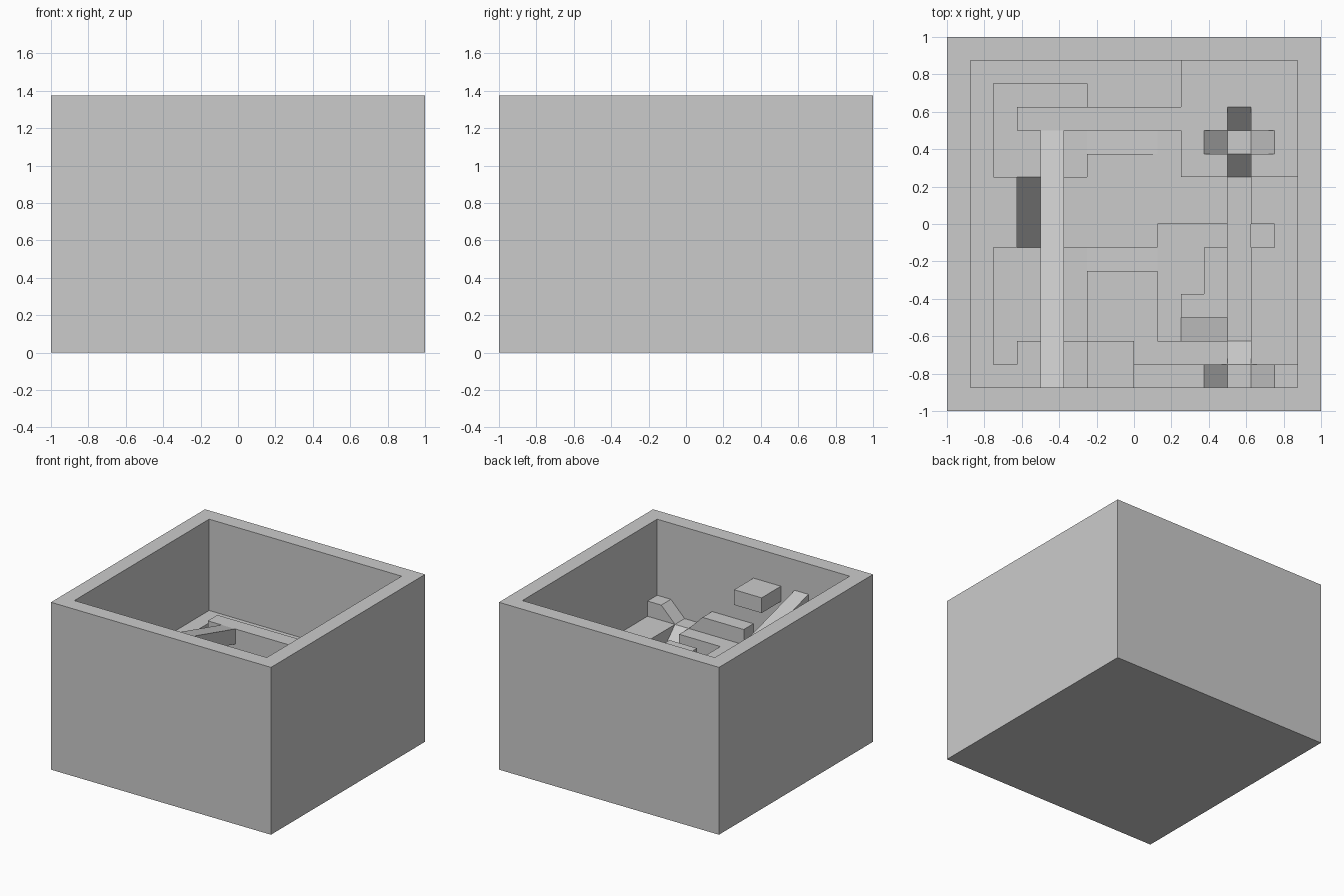
import bpy, bmesh

if "Cube" in bpy.data.objects:
    bpy.data.objects.remove(bpy.data.objects["Cube"])

S = 0.125          # grid cell
N = 16             # cells per side
GROUND, WALL = 0.625, 1.375

# Corner heights per cell: (x0y0, x1y0, x1y1, x0y1)
cells = {(i, j): (WALL,) * 4 for i in range(N) for j in range(N)}


def idx(v):
    return round((v + 1) / S)


def level(x0, x1, y0, y1, z):
    """Set a rectangle of the terrain to a flat height."""
    for i in range(idx(x0), idx(x1)):
        for j in range(idx(y0), idx(y1)):
            cells[i, j] = (z,) * 4


def ramp(x0, x1, y0, y1, za, zb, axis):
    """Slope a rectangle from za to zb along x or y."""
    a, b = (idx(x0), idx(x1)) if axis == 'x' else (idx(y0), idx(y1))
    for i in range(idx(x0), idx(x1)):
        for j in range(idx(y0), idx(y1)):
            k = i if axis == 'x' else j
            lo = za + (zb - za) * (k - a) / (b - a)
            hi = za + (zb - za) * (k + 1 - a) / (b - a)
            cells[i, j] = (lo, hi, hi, lo) if axis == 'x' else (lo, lo, hi, hi)


def mesh_object(name, bm):
    bmesh.ops.recalc_face_normals(bm, faces=bm.faces)
    me = bpy.data.meshes.new(name)
    bm.to_mesh(me)
    bm.free()
    ob = bpy.data.objects.new(name, me)
    bpy.context.collection.objects.link(ob)
    return ob


def slab(name, x0, x1, y0, y1, top_a, top_b, thick):
    """Box whose top runs from top_a at y0 to top_b at y1."""
    bm = bmesh.new()
    pts = [(y0, top_a - thick), (y1, top_b - thick), (y1, top_b), (y0, top_a)]
    face = bm.faces.new([bm.verts.new((x0, y, z)) for y, z in pts])
    ext = bmesh.ops.extrude_face_region(bm, geom=[face])
    bmesh.ops.translate(bm, vec=(x1 - x0, 0, 0),
                        verts=[g for g in ext['geom'] if isinstance(g, bmesh.types.BMVert)])
    bm.faces.new(list(reversed(face.verts))) if not face.is_valid else None
    return mesh_object(name, bm)


# Main floor and raised areas
level(-.875, .875, -.875, .875, GROUND)
level(-.625, .25, .5, .625, .75)
level(.25, .875, .25, .875, .75)
level(0, .375, -.875, -.75, .75)
level(.75, .875, -.875, -.75, .75)

# Sunken paths, north-west
level(-.75, -.625, .25, .75, .5)
level(-.75, -.25, .625, .75, .5)
level(-.625, -.25, .25, .5, .5)
ramp(-.25, .125, .375, .5, .5, GROUND, 'x')
ramp(-.625, -.5, -.125, .25, .125, .5, 'y')

# Sunken paths, south-west and centre
level(-.75, -.625, -.75, -.125, .125)
level(-.625, -.25, -.625, -.125, .125)
ramp(-.25, .125, -.25, -.125, .125, .25, 'x')
level(.125, .75, -.125, 0, .25)
level(.125, .375, -.375, -.125, .25)
level(.125, .25, -.625, -.375, .25)
ramp(.25, .5, -.625, -.5, .25, .5, 'x')

# East trench
level(.5, .625, -.625, -.125, .5)
level(.5, .625, 0, .25, .5)

# Ramp junctions at both ends of the trench
for y in (-.875, .375):
    level(.5, .625, y, y + S, GROUND)
    ramp(.375, .5, y, y + S, .75, GROUND, 'x')
    ramp(.625, .75, y, y + S, GROUND, .75, 'x')
ramp(.5, .625, -.75, -.625, GROUND, .5, 'y')
ramp(.5, .625, .25, .375, .5, GROUND, 'y')
ramp(.5, .625, .5, .625, GROUND, .75, 'y')

# Terrain block: cell tops, steps between cells, outer sides and base
bm = bmesh.new()


def poly(points):
    pts = []
    for p in points:
        if p not in pts:
            pts.append(p)
    if len(pts) > 2:
        f = bm.faces.new([bm.verts.new(p) for p in pts])
        f.normal_update()


ZERO = (0.0,) * 4
for i in range(N):
    for j in range(N):
        x0, y0 = -1 + i * S, -1 + j * S
        x1, y1 = x0 + S, y0 + S
        c = cells[i, j]
        poly([(x0, y0, c[0]), (x1, y0, c[1]), (x1, y1, c[2]), (x0, y1, c[3])])
        poly([(x0, y1, 0), (x1, y1, 0), (x1, y0, 0), (x0, y0, 0)])
for i in range(N + 1):
    for j in range(N):
        # step across an x line, then across a y line
        for swap in (False, True):
            get = (lambda a, b: cells.get((b, a), ZERO)) if swap else (lambda a, b: cells.get((a, b), ZERO))
            l, r = get(i - 1, j), get(i, j)
            la, lb = (l[3], l[2]) if swap else (l[1], l[2])
            ra, rb = (r[0], r[1]) if swap else (r[0], r[3])
            if abs(la - ra) + abs(lb - rb) < 1e-5:
                continue
            u, v0, v1 = -1 + i * S, -1 + j * S, -1 + (j + 1) * S
            P = (lambda v, z: (v, u, z)) if swap else (lambda v, z: (u, v, z))
            poly([P(v0, la), P(v1, lb), P(v1, rb), P(v0, ra)])
bmesh.ops.remove_doubles(bm, verts=bm.verts, dist=1e-4)
mesh_object("walled_terrain", bm)

# Long sloping walkway, floating block and bridge over the low path
slab("long_walkway", -.5, -.375, -.875, .5, 1.125, .75, .125)
slab("floating_block", -.25, 0, -.875, -.625, 1.125, 1.125, .125)
slab("bridge", .5, .625, -.125, 0, .5, .5, .125)
